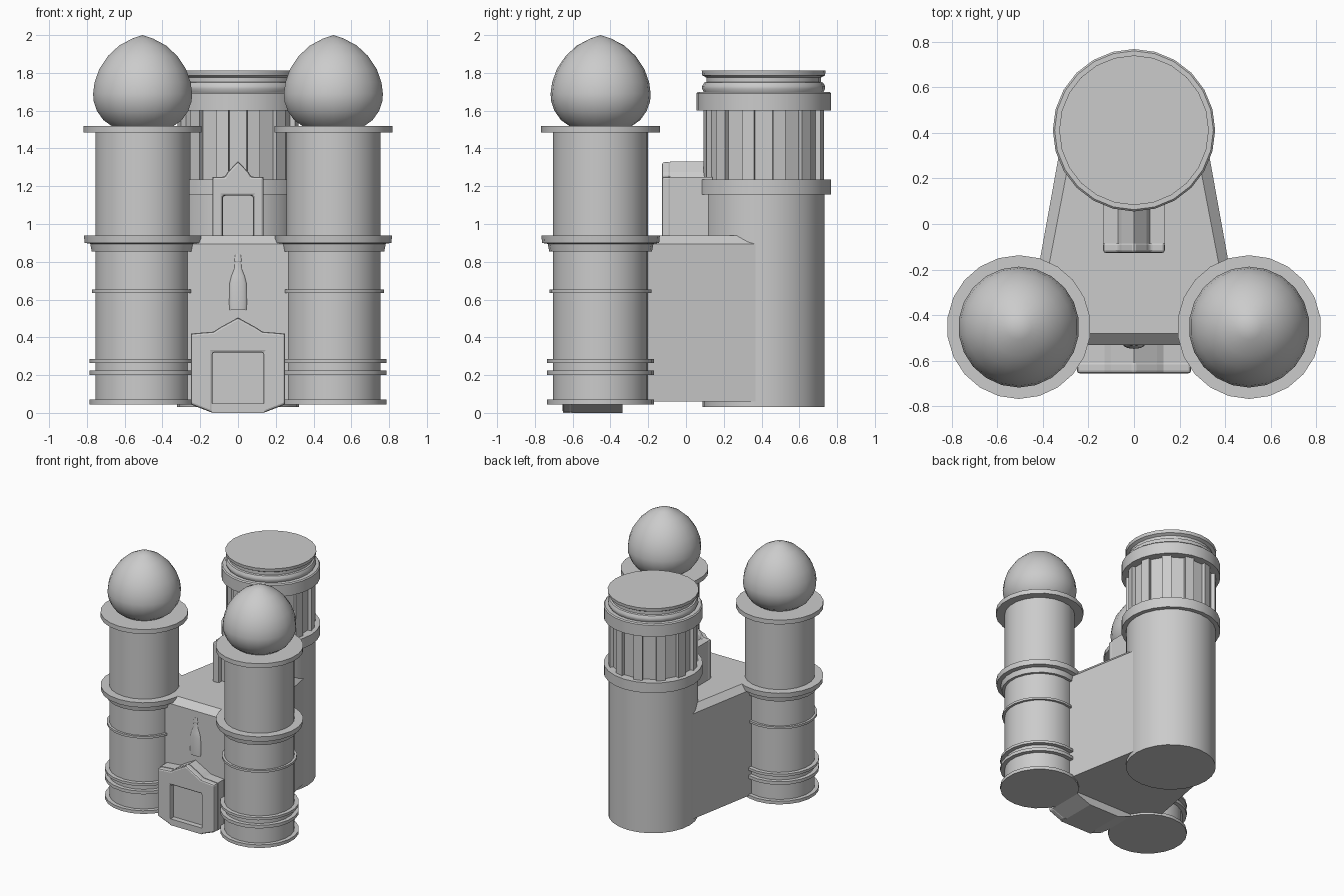
import bpy, bmesh, math

if "Cube" in bpy.data.objects:
    bpy.data.objects.remove(bpy.data.objects["Cube"])

def finish(bm, name, smooth=True, bevel=0.0):
    bmesh.ops.remove_doubles(bm, verts=bm.verts, dist=1e-5)
    bmesh.ops.recalc_face_normals(bm, faces=bm.faces)
    me = bpy.data.meshes.new(name)
    bm.to_mesh(me)
    bm.free()
    ob = bpy.data.objects.new(name, me)
    bpy.context.collection.objects.link(ob)
    if bevel:
        m = ob.modifiers.new("soft_edges", 'BEVEL')
        m.width, m.segments, m.limit_method = bevel, 2, 'ANGLE'
    if smooth:
        bpy.ops.object.select_all(action='DESELECT')
        ob.select_set(True)
        bpy.context.view_layer.objects.active = ob
        bpy.ops.object.shade_smooth_by_angle(angle=math.radians(32))
    return ob

def lathe(name, profile, x, y, sides, flatten=1.0):
    """Revolve (radius, z) points around a vertical axis."""
    bm = bmesh.new()
    vs = [bm.verts.new((0, r, z)) for r, z in profile]
    es = [bm.edges.new(p) for p in zip(vs, vs[1:])]
    bmesh.ops.spin(bm, geom=vs + es, cent=(0, 0, 0), axis=(0, 0, 1),
                   angle=math.tau, steps=sides, use_duplicate=False)
    ob = finish(bm, name)
    ob.location = (x, y, 0)
    ob.scale.y = flatten
    return ob

def prism(name, outline, y0, y1, bevel=0.0):
    """Extrude an (x, z) outline from y0 back to y1."""
    bm = bmesh.new()
    f = bm.faces.new([bm.verts.new((x, y0, z)) for x, z in outline])
    ext = bmesh.ops.extrude_face_region(bm, geom=[f])
    for v in ext['geom']:
        if isinstance(v, bmesh.types.BMVert):
            v.co.y = y1
    if f.is_valid and not any(len(e.link_faces) < 2 for e in f.edges):
        pass
    else:
        bm.faces.new([v for v in f.verts]) if not f.is_valid else None
    return finish(bm, name, False, bevel)

def mirrored(half):
    return half + [(-x, z) for x, z in reversed(half) if x > 0]

def portal(name, half, w, top, front, recess, back):
    """Gabled block with a doorway sunk into its front."""
    z0 = half[0][1]
    prism(name + "_block", mirrored(half), recess, back)
    outer = [(w, z0)] + [p for p in half if p[0] > w or p[1] > top]
    frame = mirrored(outer) + [(-w, top), (w, top)]
    prism(name + "_frame", frame, front, recess + 0.005, 0.012)

# Front towers with ring mouldings and pointed domes
shaft = [(0, .045), (.283, .045), (.283, .07), (.252, .07), (.252, .2),
         (.283, .2), (.283, .225), (.252, .225), (.252, .265), (.283, .265),
         (.283, .285), (.252, .285), (.252, .635), (.27, .635), (.27, .652),
         (.252, .652), (.252, .855), (.272, .855), (.28, .895), (.31, .9),
         (.314, .94), (.252, .94), (.252, 1.485), (.315, 1.485),
         (.315, 1.52), (0, 1.52)]
dome = [(.16, 1.515), (.21, 1.55), (.245, 1.6), (.262, 1.65), (.265, 1.69),
        (.257, 1.75), (.232, 1.82), (.185, 1.89), (.125, 1.945),
        (.055, 1.982), (0, 2.0)]
for side, label in ((-1, "left"), (1, "right")):
    lathe(label + "_tower", shaft, side * .505, -.452, 22)
    lathe(label + "_dome", dome, side * .505, -.452, 22)

# Rear round tower: shaft, fluted gallery, crown
RY = .411
lathe("rear_tower_shaft", [(0, .03), (.323, .03), (.323, 1.155), (.356, 1.155),
                           (.356, 1.235), (0, 1.235)], 0, RY, 24)
bm = bmesh.new()
ring = []
for i in range(12):
    a = math.radians(i * 30)
    for r, d in ((.295, -9), (.295, 9), (.323, 9), (.323, 21)):
        t = a + math.radians(d)
        ring.append((r * math.cos(t), RY + r * math.sin(t)))
low = [bm.verts.new((x, y, 1.23)) for x, y in ring]
high = [bm.verts.new((x, y, 1.605)) for x, y in ring]
for i in range(len(ring)):
    j = (i + 1) % len(ring)
    bm.faces.new((low[i], low[j], high[j], high[i]))
bm.faces.new(low)
bm.faces.new(high)
finish(bm, "rear_tower_gallery", False)
lathe("rear_tower_crown", [(0, 1.6), (.356, 1.6), (.356, 1.692), (.348, 1.7),
                           (.318, 1.7), (.325, 1.715), (.325, 1.73),
                           (.315, 1.748), (.303, 1.752), (.303, 1.775),
                           (.325, 1.787), (.328, 1.812), (0, 1.812)], 0, RY, 24)

# Main hall: tapered plan with chamfered roof edge
bm = bmesh.new()
levels = []
for z, i in ((.06, 0), (.893, 0), (.94, .05)):
    plan = [(-.48 + i, -.53 + i), (.48 - i, -.53 + i), (.31 - i, .41), (-.31 + i, .41)]
    levels.append([bm.verts.new((x, y, z)) for x, y in plan])
for a, b in zip(levels, levels[1:]):
    for k in range(4):
        bm.faces.new((a[k], a[(k + 1) % 4], b[(k + 1) % 4], b[k]))
bm.faces.new(levels[0])
bm.faces.new(levels[-1])
finish(bm, "main_hall", False)

# Front gate with threshold, and rooftop doorway
portal("gate", [(.13, .0), (.25, .045), (.25, .42), (.13, .43), (.1, .45), (0, .505)],
       .135, .32, -.655, -.61, -.335)
prism("gate_threshold", [(-.14, 0), (.14, 0), (.14, .05), (-.14, .05)], -.652, -.6)
portal("roof_door", [(.135, .93), (.135, 1.25), (.07, 1.25), (.055, 1.275), (0, 1.332)],
       .08, 1.15, -.127, -.085, .14)

# Bottle-shaped relief on the front wall
lathe("wall_ornament", [(0, .545), (.045, .545), (.048, .58), (.045, .69), (.036, .725),
                        (.02, .765), (.017, .8), (.02, .805), (.015, .84), (0, .84)],
      0, -.528, 16, .4)
